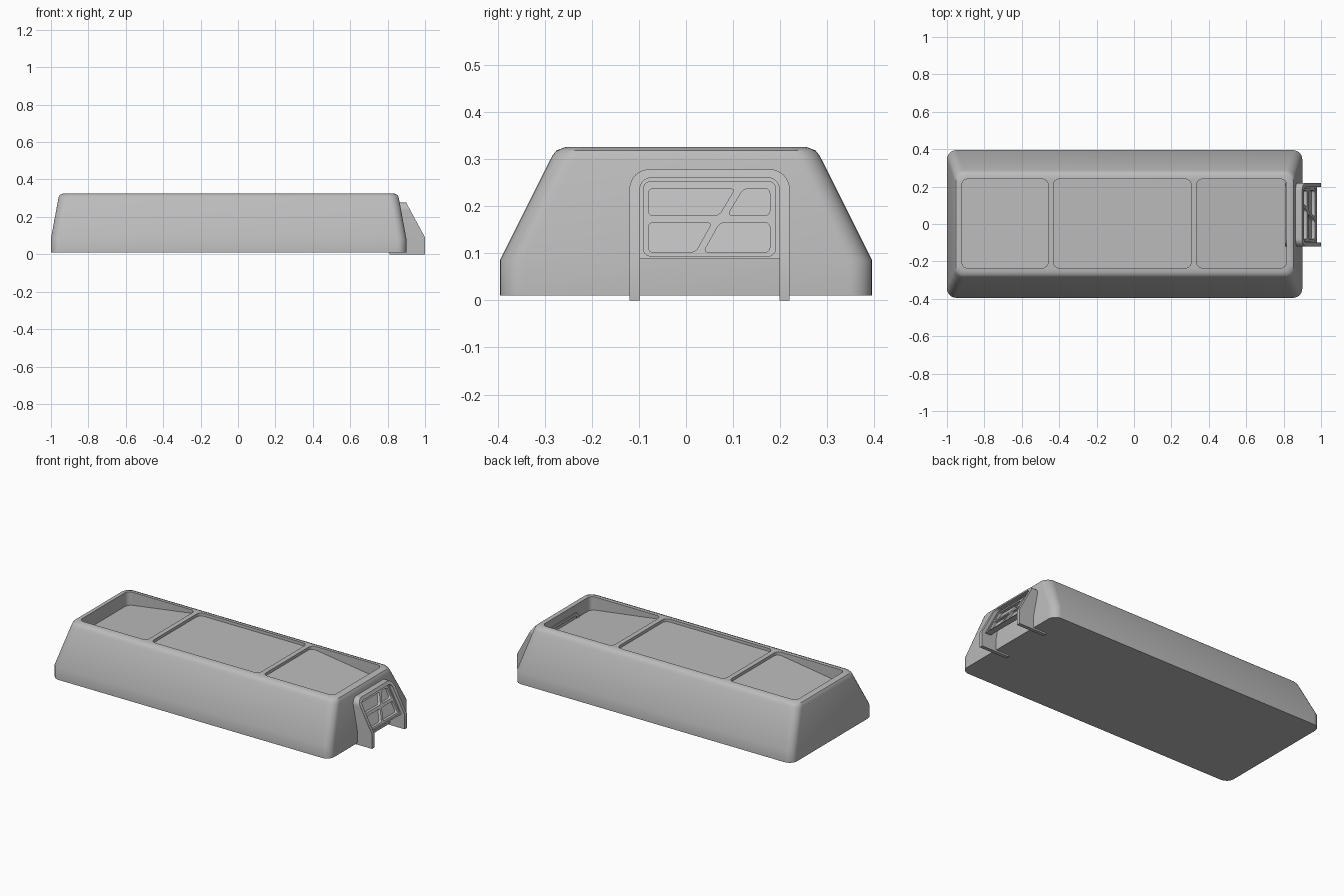
import bpy, bmesh, math
from mathutils import Vector

if "Cube" in bpy.data.objects:
    bpy.data.objects.remove(bpy.data.objects["Cube"], do_unlink=True)

grey = bpy.data.materials.new("plain grey")
grey.use_nodes = True
COLOUR = (0.5, 0.5, 0.5, 1)
grey.diffuse_color = COLOUR
grey.node_tree.nodes["Principled BSDF"].inputs["Base Color"].default_value = COLOUR


def rounded(points, r, steps=6):
    """Polygon with every corner replaced by a curve starting r from the corner."""
    out = []
    for i, p in enumerate(points):
        p = Vector(p)
        a = p + (Vector(points[i - 1]) - p).normalized() * r
        b = p + (Vector(points[(i + 1) % len(points)]) - p).normalized() * r
        bulge = 0.585  # pulls the curve close to a circular arc
        for k in range(steps + 1):
            t = k / steps
            w = [(1 - t) ** 2, 2 * t * (1 - t) * (bulge + 0.12), t * t]
            out.append((a * w[0] + p * w[1] + b * w[2]) / sum(w))
    return out


def rectangle(x0, x1, y0, y1):
    return [(x0, y0), (x1, y0), (x1, y1), (x0, y1)]


def loft(name, loops, closed=True):
    """Skin consecutive loops; closed caps the ends, otherwise the skin wraps round."""
    bm = bmesh.new()
    rows = [[bm.verts.new(co) for co in loop] for loop in loops]
    n = len(rows[0])
    if closed:
        bm.faces.new(rows[0])
        bm.faces.new(rows[-1])
    for a, b in zip(rows, rows[1:]):
        for i in range(n):
            j = (i + 1) % n
            bm.faces.new((a[i], a[j], b[j], b[i]))
    bmesh.ops.recalc_face_normals(bm, faces=bm.faces)
    mesh = bpy.data.meshes.new(name)
    bm.to_mesh(mesh)
    bm.free()
    obj = bpy.data.objects.new(name, mesh)
    obj.data.materials.append(grey)
    bpy.context.collection.objects.link(obj)
    return obj


def cut(target, cutter):
    mod = target.modifiers.new("cut", "BOOLEAN")
    mod.object = cutter
    mod.solver = "EXACT"
    bpy.context.view_layer.objects.active = target
    bpy.ops.object.modifier_apply(modifier=mod.name)
    bpy.data.objects.remove(cutter, do_unlink=True)


def smooth(obj, degrees=32):
    bpy.ops.object.select_all(action="DESELECT")
    obj.select_set(True)
    bpy.context.view_layer.objects.active = obj
    bpy.ops.object.shade_smooth_by_angle(angle=math.radians(degrees))


# Main hull: upright skirt, sloping walls and a softened upper rim
CENTRE = -0.05
levels = [(0.01, 0.95, 0.395), (0.085, 0.95, 0.395), (0.295, 0.911, 0.29),
          (0.308, 0.908, 0.283), (0.318, 0.902, 0.275), (0.325, 0.885, 0.257)]
loops = []
for z, hx, hy in levels:
    ring = rounded(rectangle(CENTRE - hx, CENTRE + hx, -hy, hy), 0.05)
    loops.append([(p.x, p.y, z) for p in ring])
hull = loft("hull", loops)

# Roof recesses: the end ones slope down towards the ends
TOP, SHALLOW, DEEP = 0.325, 0.018, 0.085
for x0, x1, d0, d1 in [(-0.92, -0.46, DEEP, SHALLOW),
                       (-0.43, 0.305, SHALLOW, SHALLOW),
                       (0.335, 0.815, SHALLOW, DEEP)]:
    ring = rounded(rectangle(x0, x1, -0.235, 0.24), 0.03)
    floor = [(p.x, p.y, TOP - d0 - (d1 - d0) * (p.x - x0) / (x1 - x0)) for p in ring]
    lid = [(p.x, p.y, TOP + 0.1) for p in ring]
    cut(hull, loft("recess_cutter", [floor, lid]))
smooth(hull)


# Sloping front plane shared by the end frame and its window panel
KINK = 0.09


def slope_x(z):
    return 1.0 - max(0, z - KINK) * 0.54


def arch(y0, y1, top, r):
    """Open path up one side, over rounded corners and down the other side."""
    path = [(y0, 0), (y0, KINK)]
    for cy, start in ((y0 + r, math.pi), (y1 - r, math.pi / 2)):
        for k in range(9):
            a = start - k * math.pi / 16
            path.append((cy + r * math.cos(a), top - r + r * math.sin(a)))
    return path + [(y1, KINK), (y1, 0)]


# End frame: a deep arch running back into the hull
BACK = 0.81
outer = arch(-0.12, 0.22, 0.278, 0.042)
inner = arch(-0.098, 0.198, 0.26, 0.024)
sections = []
for (oy, oz), (iy, iz) in zip(outer, inner):
    sections.append([(BACK, oy, oz), (slope_x(oz), oy, oz),
                     (slope_x(iz), iy, iz), (BACK, iy, iz)])
smooth(loft("end_frame", sections))


# Window panel set back in the frame
def slab(name, outline, front, back):
    return loft(name, [[(slope_x(p.y) - d, p.x, p.y) for p in outline]
                       for d in (front, back)])


panel = slab("window_panel", rounded(rectangle(-0.099, 0.199, 0.088, 0.26), 0.02)
             [7 * 2:] + [Vector((-0.099, 0.088)), Vector((0.199, 0.088))], 0.022, 0.06)
recess = slab("border_cutter", rounded(rectangle(-0.09, 0.19, 0.094, 0.252), 0.015), 0, 0.027)
cut(panel, recess)

# Four panes split by a slanted bar
for z0, z1, left, right, lean in [(0.102, 0.165, 0.02, 0.037, 0.035),
                                  (0.18, 0.237, 0.07, 0.088, 0.034)]:
    for quad in ([(-0.08, z0), (left, z0), (left + lean, z1), (-0.08, z1)],
                 [(right, z0), (0.178, z0), (0.178, z1), (right + lean, z1)]):
        cut(panel, slab("pane_cutter", rounded(quad, 0.01, 4), 0, 0.044))
smooth(panel)
